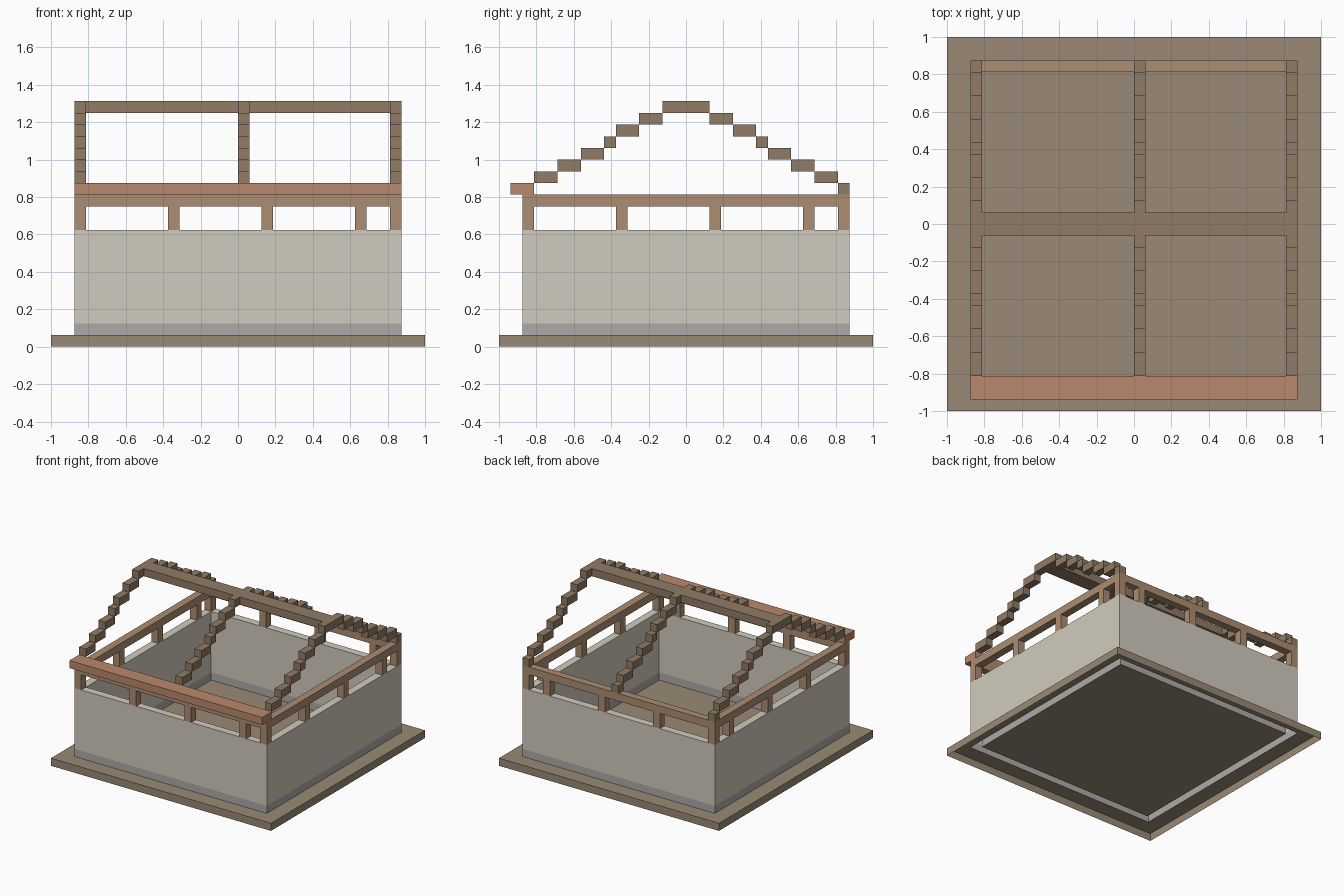
import bpy

if "Cube" in bpy.data.objects:
    bpy.data.objects.remove(bpy.data.objects["Cube"])

U = 1 / 16  # one block


def material(name, r, g, b):
    m = bpy.data.materials.new(name)
    m.diffuse_color = (r, g, b, 1)
    m.use_nodes = True
    m.node_tree.nodes["Principled BSDF"].inputs["Base Color"].default_value = m.diffuse_color
    return m


EARTH = material("earth", 0.32, 0.255, 0.18)
STONE = material("stone", 0.42, 0.41, 0.40)
PLASTER = material("plaster", 0.64, 0.60, 0.51)
TIMBER = material("timber", 0.41, 0.27, 0.17)
RAFTER = material("rafter_wood", 0.28, 0.20, 0.13)
RED = material("red_wood", 0.49, 0.25, 0.15)


def finish(name, verts, faces, mat):
    mesh = bpy.data.meshes.new(name)
    mesh.from_pydata(verts, [], faces)
    mesh.materials.append(mat)
    obj = bpy.data.objects.new(name, mesh)
    bpy.context.collection.objects.link(obj)


def boxes(name, items, mat, parts="stb"):
    """One object from boxes (x0, x1, y0, y1, z0, z1) in blocks; s(ides), t(op), b(ottom)."""
    verts, faces = [], []
    for x0, x1, y0, y1, z0, z1 in items:
        n = len(verts)
        for z in (z0, z1):
            verts += [(x * U, y * U, z * U) for x, y in
                      ((x0, y0), (x1, y0), (x1, y1), (x0, y1))]
        if "s" in parts:
            faces += [(n + i, n + (i + 1) % 4, n + 4 + (i + 1) % 4, n + 4 + i) for i in range(4)]
        if "b" in parts:
            faces.append((n + 3, n + 2, n + 1, n))
        if "t" in parts:
            faces.append((n + 4, n + 5, n + 6, n + 7))
    finish(name, verts, faces, mat)


def ring(name, outer, inner, z0, z1, mat, parts):
    """Square ring; parts picks o(uter), t(op), i(nner), b(ottom) faces."""
    verts = []
    for r, z in ((outer, z0), (outer, z1), (inner, z1), (inner, z0)):
        verts += [(sx * r * U, sy * r * U, z * U) for sx, sy in
                  ((-1, -1), (1, -1), (1, 1), (-1, 1))]
    faces = []
    for k, part in enumerate("otib"):
        if part in parts:
            for i in range(4):
                j, a, b = (i + 1) % 4, 4 * k, 4 * ((k + 1) % 4)
                faces.append((a + i, a + j, b + j, b + i))
    finish(name, verts, faces, mat)


# Ground plate: a shell open underneath, with a gap where the hollow walls stand
ring("plate_rim", 16, 14, 0, 1, EARTH, "ot")
boxes("floor", [(-13, 13, -13, 13, 0, 1)], EARTH, "t")

# Hollow walls with a stone footing, open underneath
ring("footing", 14, 13, 1, 2, STONE, "oi")
ring("wall", 14, 13, 2, 10, PLASTER, "oit")

# Short posts along all four walls
posts = []
for p in (-14, -6, 2, 10, 13):
    for q in (-14, 13):
        posts.append((p, p + 1, q, q + 1, 10, 12))
        if p not in (-14, 13):
            posts.append((q, q + 1, p, p + 1, 10, 12))
boxes("wall_posts", posts, TIMBER, "s")

# Top plate beam and front eave beam
ring("top_beam", 14, 13, 12, 13, TIMBER, "oitb")
boxes("front_eave_beam", [(-14, 14, -15, -13, 13, 14)], RED)

# Three stepped rafters, mirrored front to back, with a foot on the back beam
STEPS = [13, 11, 9, 7, 6, 4, 2]
for name, x in (("left_rafter", -14), ("middle_rafter", 0), ("right_rafter", 13)):
    items = [(x, x + 1, 13, 14, 13, 14), (x, x + 1, -2, 2, 20, 21)]
    for k in range(6):
        a, b, z = STEPS[k], STEPS[k + 1], 14 + k
        items += [(x, x + 1, -a, -b, z, z + 1), (x, x + 1, b, a, z, z + 1)]
    boxes(name, items, RAFTER)

# Ridge beam between the rafters
boxes("ridge_beam", [(-13, 0, -1, 1, 20, 21), (1, 13, -1, 1, 20, 21)], RAFTER)
